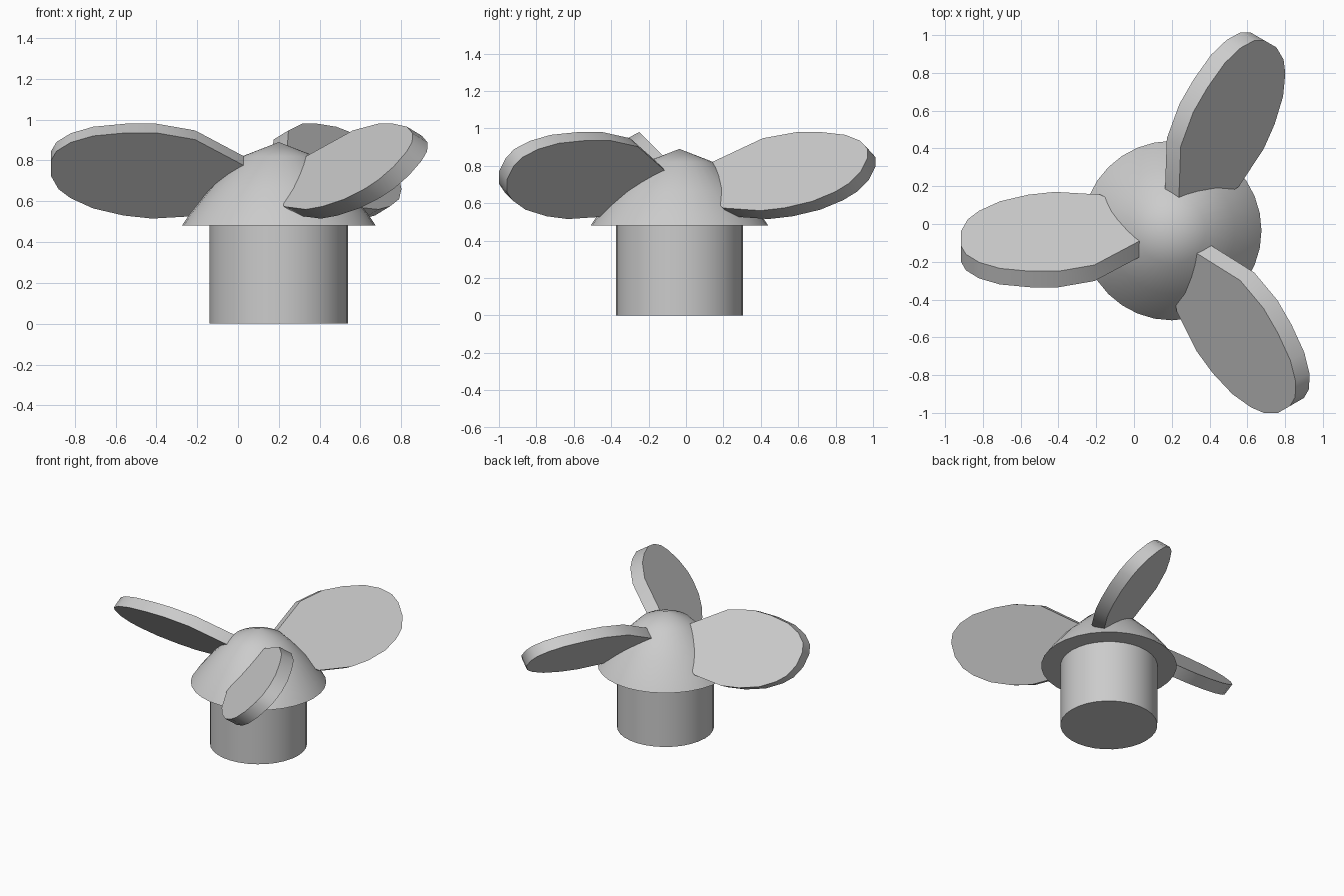
import bpy, bmesh
from math import cos, sin, pi, radians
from mathutils import Matrix, Vector

cube = bpy.data.objects.get("Cube")
if cube:
    bpy.data.objects.remove(cube, do_unlink=True)

HUB = Vector((0.2, -0.035, 0))

grey = bpy.data.materials.new("plain_grey")
grey.use_nodes = True
grey.diffuse_color = (0.6, 0.6, 0.6, 1)
grey.node_tree.nodes["Principled BSDF"].inputs["Base Color"].default_value = (0.6, 0.6, 0.6, 1)


def finish(name, bm, angle=35):
    bmesh.ops.recalc_face_normals(bm, faces=bm.faces)
    mesh = bpy.data.meshes.new(name)
    bm.to_mesh(mesh)
    bm.free()
    mesh.materials.append(grey)
    obj = bpy.data.objects.new(name, mesh)
    bpy.context.collection.objects.link(obj)
    bpy.ops.object.select_all(action="DESELECT")
    obj.select_set(True)
    bpy.context.view_layer.objects.active = obj
    bpy.ops.object.shade_smooth_by_angle(angle=radians(angle))
    return obj


def lathe(name, profile, segments=32):
    """Turn a (radius, height) profile around the hub axis and close its ends."""
    bm = bmesh.new()
    rings = []
    for r, z in profile:
        if r == 0:
            rings.append([bm.verts.new(HUB + Vector((0, 0, z)))] * segments)
        else:
            rings.append([bm.verts.new(HUB + Vector((r * cos(2 * pi * i / segments),
                                                     r * sin(2 * pi * i / segments), z)))
                          for i in range(segments)])
    for low, high in zip(rings, rings[1:]):
        for i in range(segments):
            j = (i + 1) % segments
            quad = [low[i], low[j], high[j], high[i]]
            bm.faces.new(list(dict.fromkeys(quad)))
    for ring, (r, z) in ((rings[0], profile[0]), (rings[-1], profile[-1])):
        if r:
            bm.faces.new(ring)
    return finish(name, bm)


# Shaft and domed cap
lathe("shaft", [(0.34, 0), (0.34, 0.49)])
lathe("domed_cap", [(0.475, 0.48), (0.435, 0.54), (0.335, 0.665),
                    (0.18, 0.82), (0, 0.89)])

# Blade outline seen from above; the slab is pitched by 45 degrees
OUTLINE = [(0.12, -0.04), (0.035, -0.087), (-0.21, -0.217), (-0.4, -0.25),
           (-0.55, -0.25), (-0.71, -0.235), (-0.82, -0.203), (-0.89, -0.16),
           (-0.917, -0.113), (-0.917, -0.04), (-0.88, 0.025), (-0.82, 0.07),
           (-0.71, 0.12), (-0.56, 0.155), (-0.42, 0.17), (-0.18, 0.156),
           (0.06, 0.04)]
THICKNESS = Vector((0, -0.085, -0.045))


def blade(name, turn):
    bm = bmesh.new()
    top = [bm.verts.new((x, y, 0.73 - y)) for x, y in OUTLINE]
    bottom = [bm.verts.new(v.co + THICKNESS) for v in top]
    bm.faces.new(top)
    bm.faces.new(bottom[::-1])
    for i in range(len(top)):
        j = (i + 1) % len(top)
        bm.faces.new([top[j], top[i], bottom[i], bottom[j]])
    bmesh.ops.rotate(bm, verts=bm.verts, cent=HUB,
                     matrix=Matrix.Rotation(turn, 3, "Z"))
    return finish(name, bm)


# Three blades around the hub
for i, name in enumerate(("right_blade", "front_left_blade", "back_left_blade")):
    blade(name, i * 2 * pi / 3)
